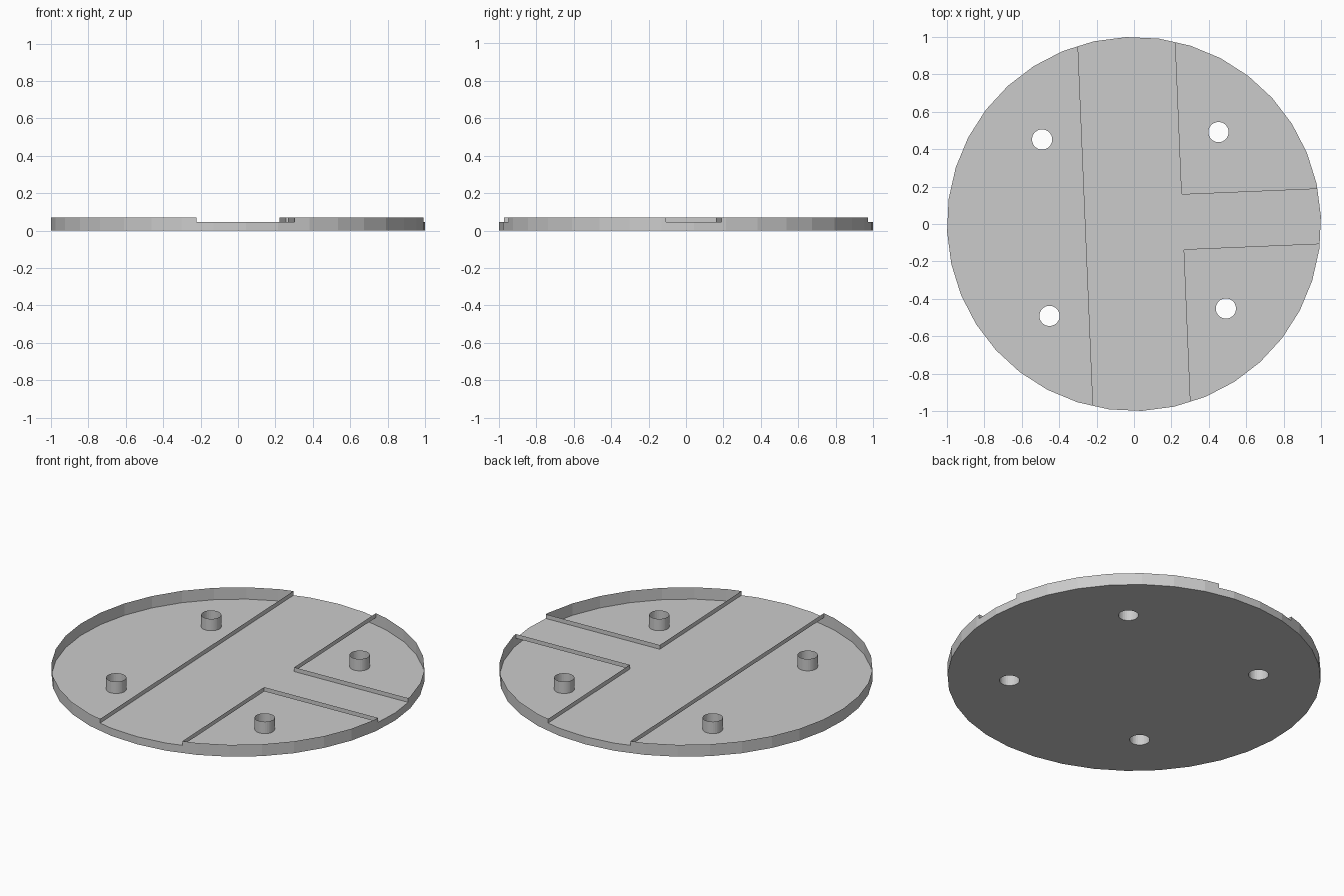
import bpy, bmesh, math
from mathutils import Matrix

if "Cube" in bpy.data.objects:
    bpy.data.objects.remove(bpy.data.objects["Cube"], do_unlink=True)

RADIUS, TOP, DECK = 1.0, 0.07, 0.045   # disc radius, full height, channel floor height
HALF_MAIN, HALF_SIDE = 0.262, 0.149    # half widths of the two channels
HOLE, HOLE_R = 0.472, 0.054            # hole offset and radius
TURN = math.radians(2.4)
HOLES = [(sx * HOLE, sy * HOLE) for sx in (-1, 1) for sy in (-1, 1)]

grey = bpy.data.materials.new("light_grey")
grey.use_nodes = True
grey.diffuse_color = (0.6, 0.6, 0.6, 1)
grey.node_tree.nodes["Principled BSDF"].inputs["Base Color"].default_value = (0.6, 0.6, 0.6, 1)


def finish(bm, name):
    mesh = bpy.data.meshes.new(name)
    bm.to_mesh(mesh)
    bm.free()
    mesh.materials.append(grey)
    obj = bpy.data.objects.new(name, mesh)
    obj.rotation_euler.z = TURN
    bpy.context.collection.objects.link(obj)


def clipped_disc(planes):
    """Corner points of the disc kept on the positive side of each (point, normal)."""
    bm = bmesh.new()
    bmesh.ops.create_circle(bm, cap_ends=True, segments=36, radius=RADIUS)
    for co, no in planes:
        geom = bm.verts[:] + bm.edges[:] + bm.faces[:]
        bmesh.ops.bisect_plane(bm, geom=geom, plane_co=co, plane_no=no, clear_inner=True)
    bm.faces.ensure_lookup_table()
    points = [v.co.copy() for v in bm.faces[0].verts]
    bm.free()
    return points


def wall(bm, a, b, low, high):
    corners = [(a.x, a.y, low), (b.x, b.y, low), (b.x, b.y, high), (a.x, a.y, high)]
    bm.faces.new([bm.verts.new(c) for c in corners])


def section(name, planes, raised):
    """Raised sections are open walls; channel sections have a floor and a low rim."""
    bm = bmesh.new()
    points = clipped_disc(planes)
    for a, b in zip(points, points[1:] + points[:1]):
        if ((a + b) / 2).length > 0.95 * RADIUS:
            wall(bm, a, b, 0, TOP if raised else DECK)
        elif raised:
            wall(bm, a, b, DECK, TOP)
    if not raised:
        bm.faces.new([bm.verts.new((p.x, p.y, DECK)) for p in points])
    bmesh.ops.remove_doubles(bm, verts=bm.verts[:], dist=0.0001)
    finish(bm, name)


def x_plane(x, side):
    return (x, 0, 0), (side, 0, 0)


def y_plane(y, side):
    return (0, y, 0), (0, side, 0)


# Base plate with four holes
bm = bmesh.new()
bmesh.ops.create_circle(bm, segments=36, radius=RADIUS)
for x, y in HOLES:
    bmesh.ops.create_circle(bm, segments=32, radius=HOLE_R, matrix=Matrix.Translation((x, y, 0)))
bmesh.ops.triangle_fill(bm, use_beauty=True, edges=bm.edges[:], normal=(0, 0, -1))
for face in bm.faces:
    if face.normal.z > 0:
        face.normal_flip()
finish(bm, "base_plate")

# Tubes standing around the holes
for i, (x, y) in enumerate(HOLES):
    bm = bmesh.new()
    bmesh.ops.create_cone(bm, segments=32, radius1=HOLE_R, radius2=HOLE_R, depth=TOP,
                          matrix=Matrix.Translation((x, y, TOP / 2)))
    bmesh.ops.reverse_faces(bm, faces=bm.faces[:])
    finish(bm, f"hole_tube_{i + 1}")

# Channel floors
section("main_channel", [x_plane(-HALF_MAIN, 1), x_plane(HALF_MAIN, -1)], False)
section("side_channel", [x_plane(HALF_MAIN, 1), y_plane(-HALF_SIDE, 1), y_plane(HALF_SIDE, -1)], False)

# Raised walls around the three open sections
section("half_section", [x_plane(-HALF_MAIN, -1)], True)
section("back_quarter_section", [x_plane(HALF_MAIN, 1), y_plane(HALF_SIDE, 1)], True)
section("front_quarter_section", [x_plane(HALF_MAIN, 1), y_plane(-HALF_SIDE, -1)], True)
